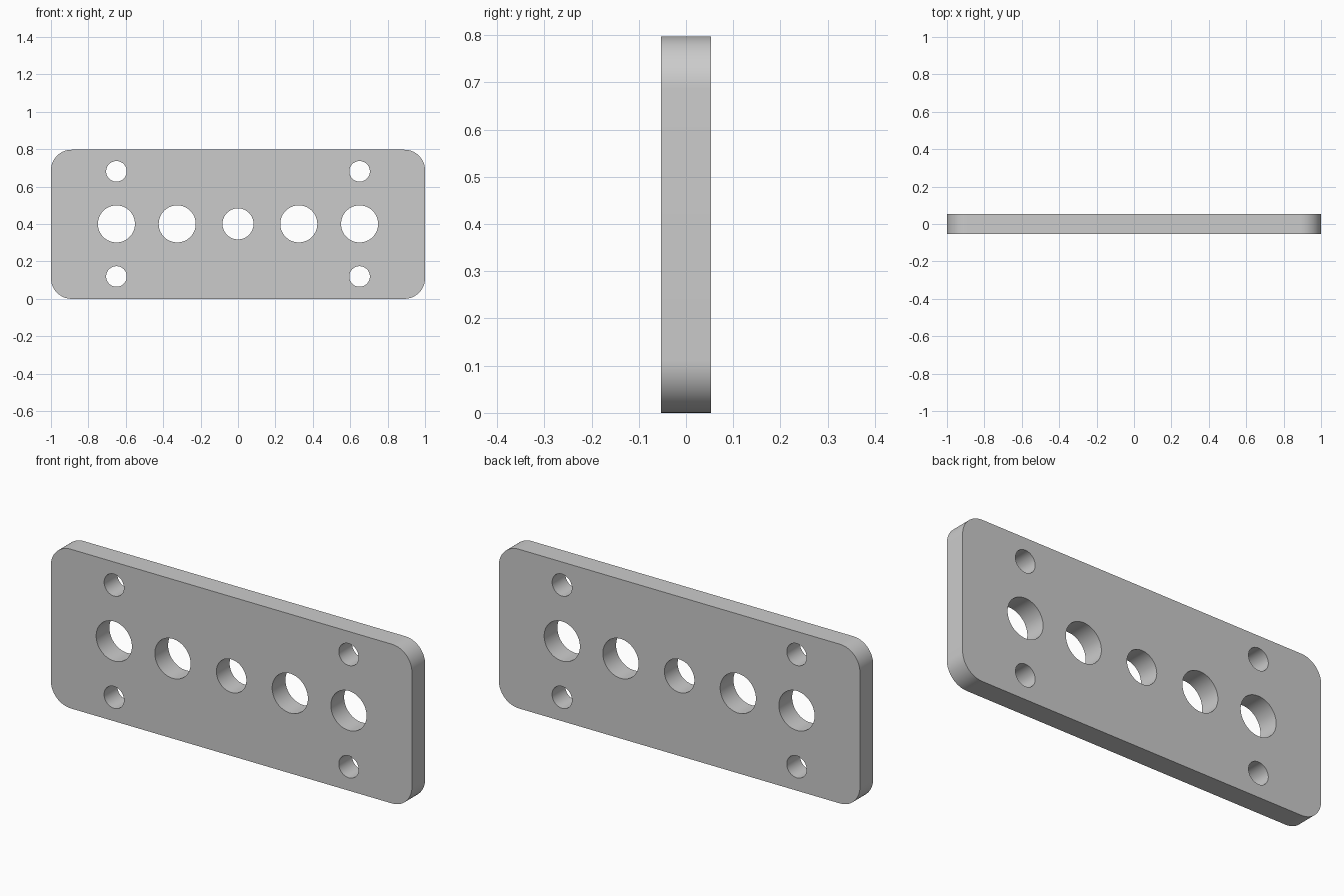
import bpy, bmesh
from math import sin, cos, pi

if "Cube" in bpy.data.objects:
    bpy.data.objects.remove(bpy.data.objects["Cube"])

W, H, T, R = 2.0, 0.797, 0.105, 0.11   # width, height, thickness, corner radius

curve = bpy.data.curves.new("plate_profile", 'CURVE')
curve.dimensions = '2D'
curve.fill_mode = 'BOTH'
curve.extrude = T / 2


def outline(points):
    s = curve.splines.new('POLY')
    s.points.add(len(points) - 1)
    for p, (x, z) in zip(s.points, points):
        p.co = (x, z, 0, 1)
    s.use_cyclic_u = True


def arc(cx, cz, r, start, sweep, n):
    return [(cx + r * cos(start + sweep * i / n), cz + r * sin(start + sweep * i / n))
            for i in range(n + 1)]


def hole(x, z, r):
    outline(arc(x, z, r, 0, 2 * pi, 64)[:-1])


# rounded plate outline
corners = [(1, 1), (-1, 1), (-1, -1), (1, -1)]
pts = []
for k, (sx, sz) in enumerate(corners):
    pts += arc(sx * (W / 2 - R), H / 2 + sz * (H / 2 - R), R, k * pi / 2, pi / 2, 16)
outline(pts)

# centre row of holes and small screw holes
mid = H / 2 + 0.002
hole(0, mid, 0.083)
for s in (-1, 1):
    hole(s * 0.325, mid, 0.099)
    hole(s * 0.65, mid, 0.099)
    for dz in (-0.281, 0.281):
        hole(s * 0.65, mid + dz, 0.055)

# turn the extruded profile into an upright mesh plate
temp = bpy.data.objects.new("plate_profile", curve)
bpy.context.collection.objects.link(temp)
mesh = bpy.data.meshes.new_from_object(temp.evaluated_get(bpy.context.evaluated_depsgraph_get()))
bpy.data.objects.remove(temp)

bm = bmesh.new()
bm.from_mesh(mesh)
bmesh.ops.remove_doubles(bm, verts=bm.verts, dist=1e-5)
for v in bm.verts:
    v.co = (v.co.x, -v.co.z, v.co.y)
bmesh.ops.recalc_face_normals(bm, faces=bm.faces)
bm.to_mesh(mesh)
bm.free()

plate = bpy.data.objects.new("perforated_plate", mesh)
bpy.context.collection.objects.link(plate)
bpy.context.view_layer.objects.active = plate
plate.select_set(True)
bpy.ops.object.shade_smooth_by_angle(angle=pi / 6)
